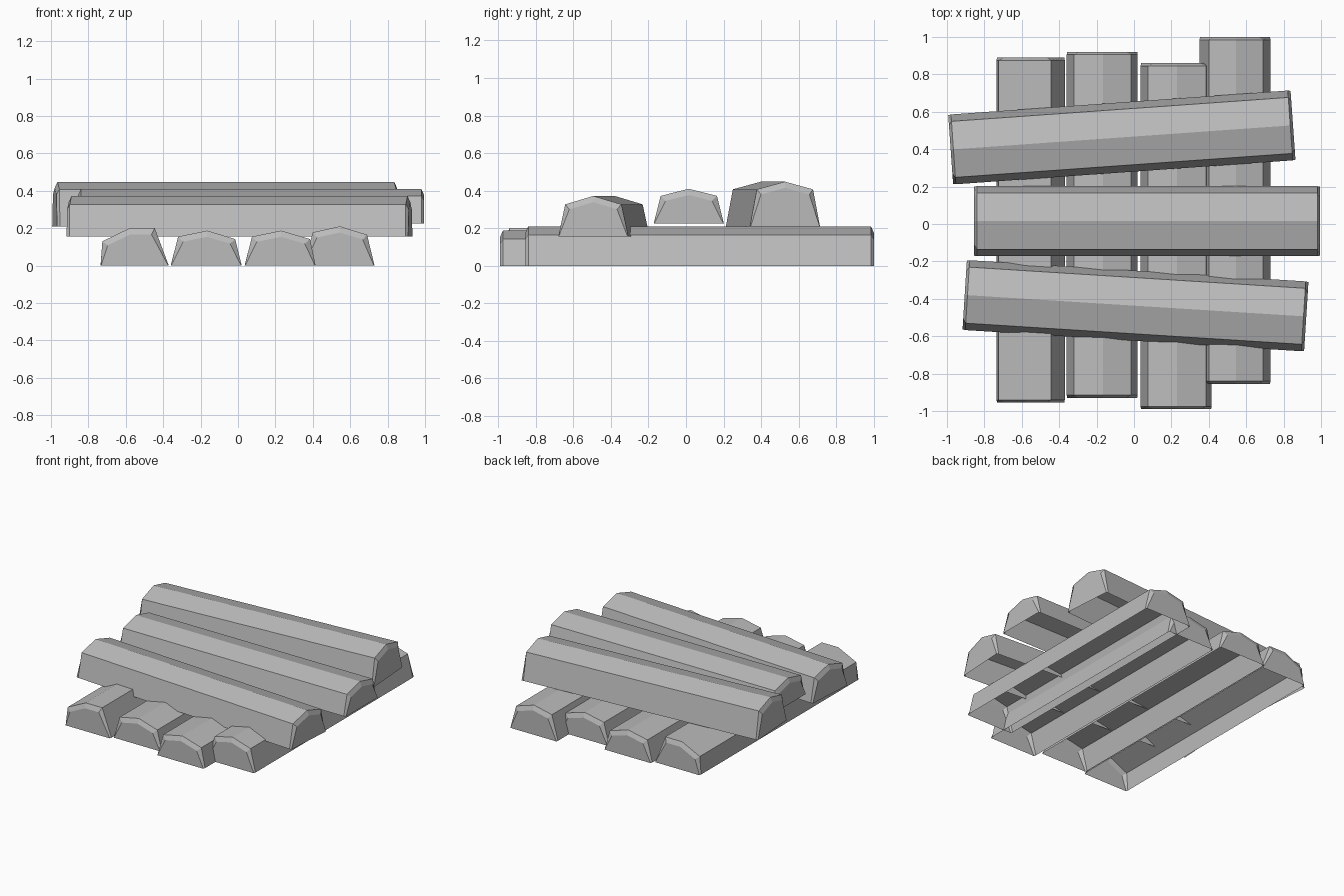
import bpy
import bmesh
from math import radians

cube = bpy.data.objects.get("Cube")
if cube:
    bpy.data.objects.remove(cube, do_unlink=True)

# Single grey material
grey = bpy.data.materials.new("plain_grey")
grey.use_nodes = True
colour = (0.5, 0.5, 0.5, 1.0)
grey.diffuse_color = colour
grey.node_tree.nodes["Principled BSDF"].inputs["Base Color"].default_value = colour

CHAMFER = 0.015   # length of the sloped end
INSET = 0.033     # how far the end face shrinks from the top


def make_bar(name, profile, length, location, angle):
    """Open-bottomed bar along local y; profile is (across, height) points."""
    bm = bmesh.new()
    mid = (profile[0][0] + profile[-1][0]) / 2
    top = max(h for _, h in profile)
    shrink = 1 - INSET / top
    small = [(mid + (a - mid) * (shrink if h else 0.985), h * shrink)
             for a, h in profile]
    half = length / 2
    stations = [(-half, small), (-half + CHAMFER, profile),
                (half - CHAMFER, profile), (half, small)]
    rings = [[bm.verts.new((a, y, h)) for a, h in pts] for y, pts in stations]
    for r, s in zip(rings, rings[1:]):
        for i in range(len(profile) - 1):
            bm.faces.new((r[i], s[i], s[i + 1], r[i + 1]))
    bm.faces.new(rings[0])
    bm.faces.new(rings[-1][::-1])
    mesh = bpy.data.meshes.new(name)
    bm.to_mesh(mesh)
    bm.free()
    mesh.materials.append(grey)
    obj = bpy.data.objects.new(name, mesh)
    obj.location = location
    obj.rotation_euler.z = radians(angle)
    bpy.context.collection.objects.link(obj)


# Lower layer, running front to back: profile, front end, back end
lower = [
    ([(-.735, 0), (-.725, .13), (-.58, .2), (-.445, .2), (-.37, 0)], -.955, .89),
    ([(-.36, 0), (-.32, .155), (-.165, .187), (-.015, .142), (.02, 0)], -.93, .92),
    ([(.035, 0), (.075, .155), (.23, .187), (.385, .142), (.415, 0)], -.99, .86),
    ([(.35, 0), (.40, .178), (.545, .21), (.69, .165), (.73, 0)], -.855, 1.0),
]
for n, (profile, front, back) in enumerate(lower, 1):
    make_bar(f"lower_bar_{n}", profile, back - front,
             (0, (front + back) / 2, 0), 0)


# Upper layer, running side to side: shoulder and ridge height, placing, turn
def upper_bar(name, shoulder, ridge, length, location, turn):
    profile = [(-.187, 0), (-.15, shoulder), (0, ridge), (.15, shoulder), (.187, 0)]
    make_bar(name, profile, length, location, turn - 90)


upper_bar("upper_bar_front", .172, .217, 1.83, (.008, -.437, .155), -3.6)
upper_bar("upper_bar_middle", .147, .185, 1.85, (.07, .015, .225), 0)
upper_bar("upper_bar_back", .197, .238, 1.835, (-.065, .463, .21), 4.06)
